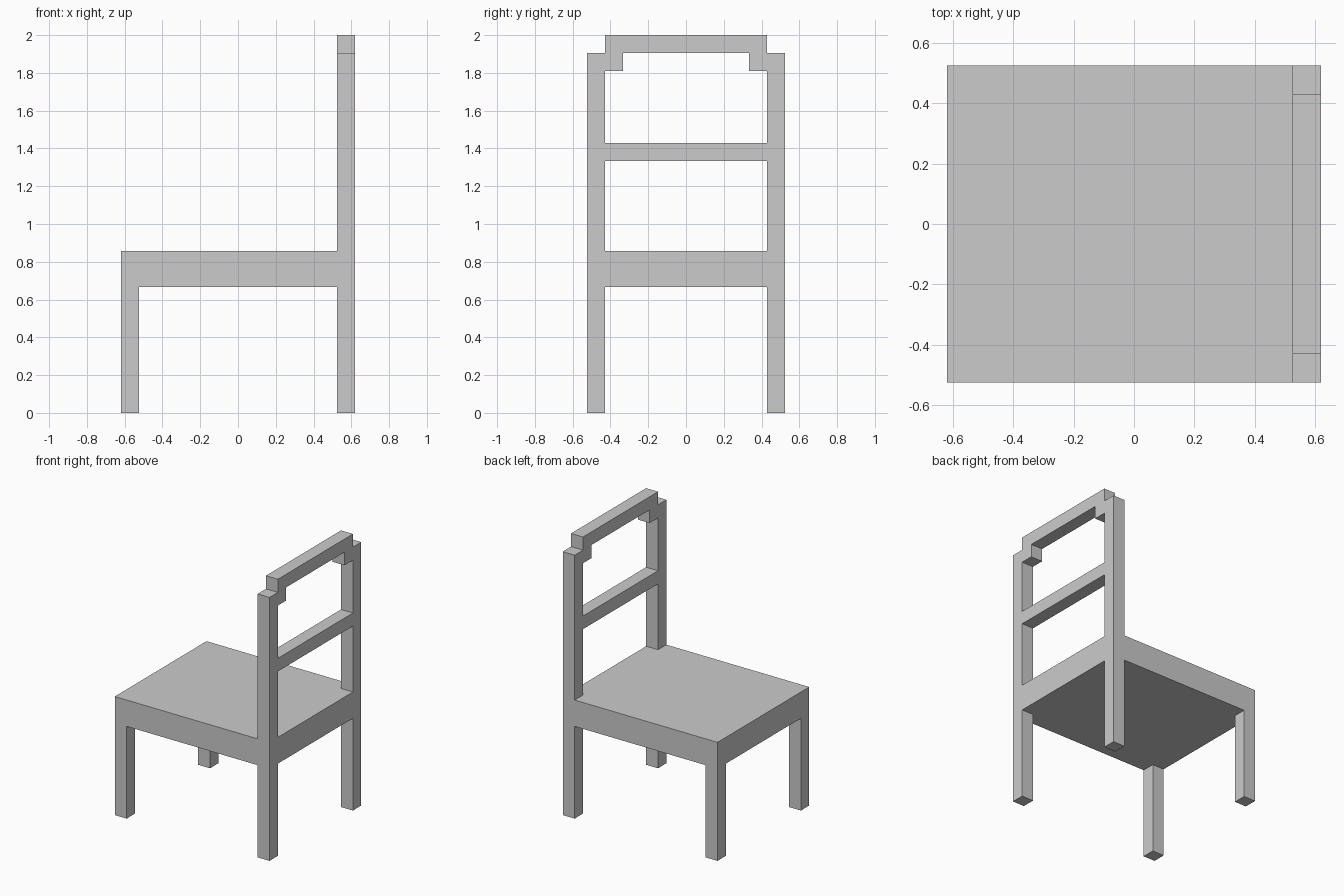
import bpy
import bmesh
from mathutils import Matrix, Vector

if "Cube" in bpy.data.objects:
    bpy.data.objects.remove(bpy.data.objects["Cube"])

U = 2 / 21  # the chair sits on a regular grid, 21 units tall


def box(name, x, y, z):
    """Flat-faced box from (min, max) ranges in grid units."""
    lo, hi = (Vector(c) * U for c in zip(x, y, z))
    bm = bmesh.new()
    bmesh.ops.create_cube(bm, size=1, matrix=Matrix.Diagonal((*(hi - lo), 1)))
    mesh = bpy.data.meshes.new(name)
    bm.to_mesh(mesh)
    bm.free()
    obj = bpy.data.objects.new(name, mesh)
    obj.location = (lo + hi) / 2
    bpy.context.collection.objects.link(obj)
    return obj


BACK = (5.5, 6.5)  # x range shared by the whole backrest

# Seat slab
box("seat", (-6.5, 6.5), (-5.5, 5.5), (7, 9))

# Legs, back posts and stepped corner blocks on both sides
for side, outer, inner in (("right", (-5.5, -4.5), (-4.5, -3.5)),
                           ("left", (4.5, 5.5), (3.5, 4.5))):
    box(f"front_leg_{side}", (-6.5, -5.5), outer, (0, 7))
    box(f"back_leg_{side}", BACK, outer, (0, 7))
    box(f"back_post_{side}", BACK, outer, (9, 20))
    box(f"corner_block_{side}", BACK, inner, (19, 20))

# Backrest rails
box("middle_rail", BACK, (-4.5, 4.5), (14, 15))
box("top_rail", BACK, (-4.5, 4.5), (20, 21))
